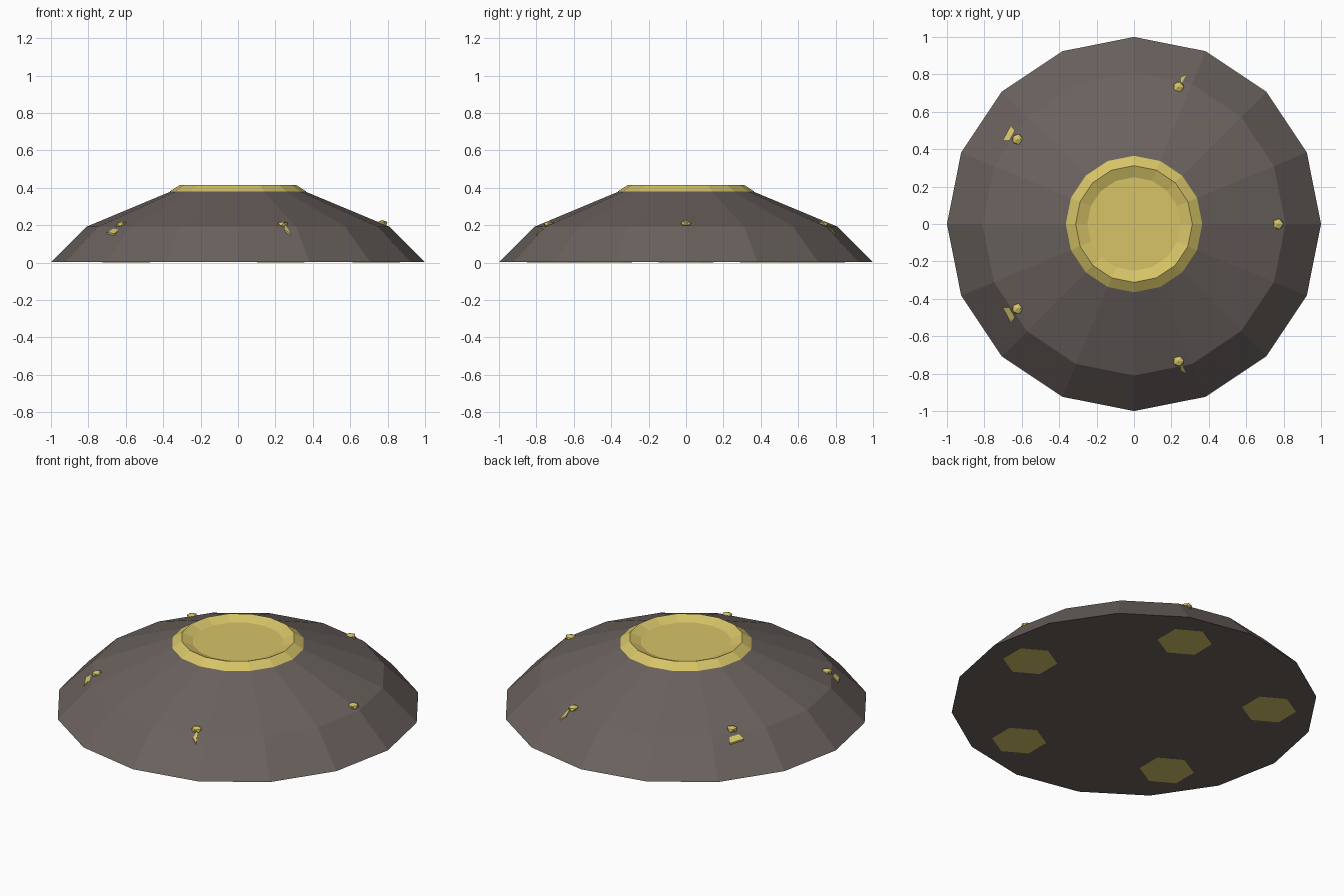
import bpy, bmesh, math
from mathutils import Vector

cube = bpy.data.objects.get("Cube")
if cube:
    bpy.data.objects.remove(cube, do_unlink=True)

SIDES = 16
BODY = [(1.0, 0.002), (0.81, 0.192), (0.36, 0.38)]
CAP = [(0.365, 0.38), (0.312, 0.415), (0.25, 0.39)]


def material(name, rgb):
    m = bpy.data.materials.new(name)
    m.use_nodes = True
    m.diffuse_color = (*rgb, 1)
    m.node_tree.nodes["Principled BSDF"].inputs["Base Color"].default_value = (*rgb, 1)
    return m


brown = material("dark brown", (0.145, 0.121, 0.111))
gold = material("gold", (0.67, 0.55, 0.137))


def finish(name, bm, mat):
    bmesh.ops.recalc_face_normals(bm, faces=bm.faces)
    mesh = bpy.data.meshes.new(name)
    bm.to_mesh(mesh)
    bm.free()
    mesh.materials.append(mat)
    obj = bpy.data.objects.new(name, mesh)
    bpy.context.collection.objects.link(obj)
    return obj


def lathe(name, profile, mat):
    """Closed faceted solid of revolution, flat at both ends."""
    bm = bmesh.new()
    rings = []
    for r, z in profile:
        angles = [math.tau * i / SIDES for i in range(SIDES)]
        rings.append([bm.verts.new((r * math.cos(a), r * math.sin(a), z)) for a in angles])
    for low, high in zip(rings, rings[1:]):
        for i in range(SIDES):
            j = (i + 1) % SIDES
            bm.faces.new((low[i], low[j], high[j], high[i]))
    bm.faces.new(rings[0])
    bm.faces.new(rings[-1])
    return finish(name, bm, mat)


def body_height(x, y):
    """Height of the faceted body above a point."""
    step = math.tau / SIDES
    off = math.atan2(y, x) % step - step / 2
    r = math.hypot(x, y) * math.cos(off) / math.cos(step / 2)
    for (r0, z0), (r1, z1) in zip(BODY, BODY[1:]):
        if r >= r1:
            return z0 + (z1 - z0) * (r0 - r) / (r0 - r1)
    return BODY[-1][1]


# Body and dished cap
lathe("body", BODY, brown)
lathe("cap", CAP, gold)

# Five studs: a faceted nub on the shoulder and a hexagonal foot underneath
for k in range(5):
    a = math.tau * k / 5
    c, s = math.cos(a), math.sin(a)

    bm = bmesh.new()
    bmesh.ops.create_icosphere(bm, subdivisions=1, radius=0.032)
    bmesh.ops.scale(bm, vec=(1, 1, 0.6), verts=bm.verts)
    x, y = 0.77 * c, 0.77 * s
    bmesh.ops.translate(bm, vec=(x, y, body_height(x, y)), verts=bm.verts)
    finish(f"stud_nub_{k + 1}", bm, gold)

    bm = bmesh.new()
    bmesh.ops.create_cone(bm, cap_ends=True, segments=6, radius1=0.15, radius2=0.14, depth=0.006)
    bmesh.ops.translate(bm, vec=(0.74 * c, 0.74 * s, 0.003), verts=bm.verts)
    finish(f"stud_foot_{k + 1}", bm, gold)

# Thin slivers spreading outward from four of the nubs
SLIVERS = {
    "rear": [(-0.70, 0.45), (-0.66, 0.525), (-0.60, 0.45)],
    "side": [(0.25, 0.785), (0.28, 0.80), (0.25, 0.74)],
}
for name, points in SLIVERS.items():
    for side, sign in (("left", 1), ("right", -1)):
        bm = bmesh.new()
        base = [Vector((x, y * sign, body_height(x, y) - 0.004)) for x, y in points]
        lower = [bm.verts.new(p) for p in base]
        upper = [bm.verts.new(p + Vector((0, 0, 0.013))) for p in base]
        bm.faces.new(lower)
        bm.faces.new(upper)
        for i in range(3):
            j = (i + 1) % 3
            bm.faces.new((lower[i], lower[j], upper[j], upper[i]))
        finish(f"{name}_sliver_{side}", bm, gold)
